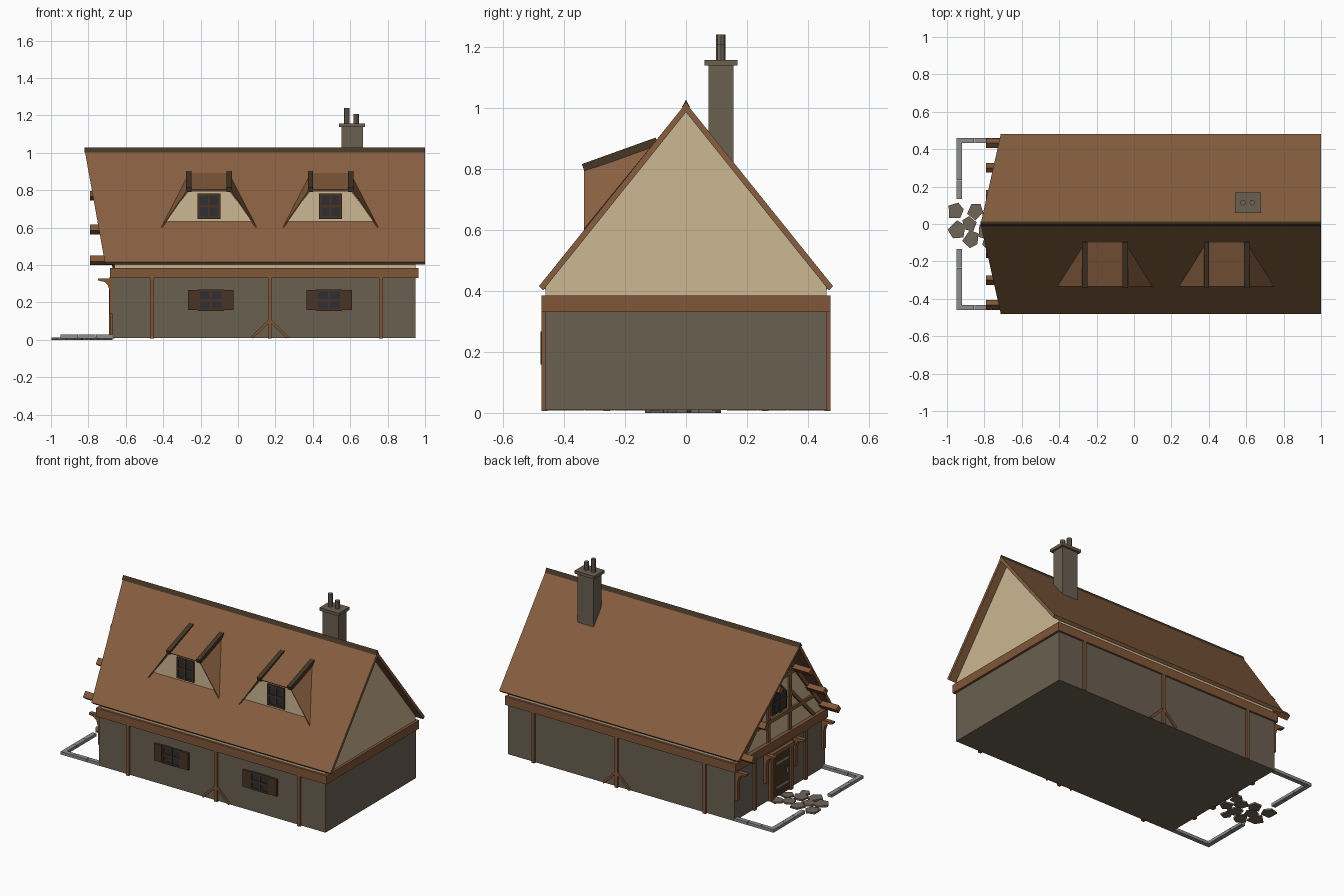
import bpy, math, random
from mathutils import Vector, Matrix

if "Cube" in bpy.data.objects:
    bpy.data.objects.remove(bpy.data.objects["Cube"])

random.seed(4)


def srgb(r, g, b):
    return tuple((c / 255 / 12.92) if c < 10 else ((c / 255 + 0.055) / 1.055) ** 2.4 for c in (r, g, b)) + (1,)


def material(name, *rgb):
    m = bpy.data.materials.new(name)
    m.diffuse_color = srgb(*rgb)
    m.use_nodes = True
    m.node_tree.nodes["Principled BSDF"].inputs["Base Color"].default_value = m.diffuse_color
    return m


STONE = material("wall stone", 107, 96, 81)
ROOF = material("roof tile brown", 135, 95, 64)
TIMBER = material("timber brown", 129, 86, 56)
PLASTER = material("cream plaster", 205, 183, 146)
DARK = material("dark wood", 72, 52, 35)
RIDGE = material("ridge dark", 70, 55, 38)
GLASS = material("window glass", 46, 47, 52)
CURB = material("curb grey", 142, 142, 143)
PAVE = material("paving stone", 112, 101, 88)


def mesh(name, mat, verts, faces):
    me = bpy.data.meshes.new(name)
    me.from_pydata([tuple(v) for v in verts], [], faces)
    me.materials.append(mat)
    ob = bpy.data.objects.new(name, me)
    bpy.context.collection.objects.link(ob)
    return ob


HEX = [(0, 3, 2, 1), (4, 5, 6, 7), (0, 1, 5, 4), (1, 2, 6, 5), (2, 3, 7, 6), (3, 0, 4, 7)]


def box(name, mat, x0, x1, y0, y1, z0, z1):
    return mesh(name, mat, [(x, y, z) for z in (z0, z1) for x, y in
                            ((x0, y0), (x1, y0), (x1, y1), (x0, y1))], HEX)


def beam(name, mat, p, q, w, d, side):
    """Square bar from p to q; w is its width along the side vector, d the other width."""
    p, q = Vector(p), Vector(q)
    s = Vector(side).normalized()
    u = (q - p).cross(s).normalized()
    return mesh(name, mat, [e + s * a * w / 2 + u * b * d / 2 for e in (p, q)
                            for a, b in ((-1, -1), (1, -1), (1, 1), (-1, 1))], HEX)


def prism(name, mat, loop_a, loop_b):
    """Solid between two matching outlines."""
    n = len(loop_a)
    faces = [tuple(range(n))[::-1], tuple(range(n, 2 * n))]
    faces += [(i, (i + 1) % n, n + (i + 1) % n, n + i) for i in range(n)]
    ob = mesh(name, mat, list(loop_a) + list(loop_b), faces)
    import bmesh
    bm = bmesh.new()
    bm.from_mesh(ob.data)
    bmesh.ops.recalc_face_normals(bm, faces=bm.faces)
    bm.to_mesh(ob.data)
    bm.free()
    return ob


# House body
box("stone_walls", STONE, -0.67, 0.95, -0.462, 0.462, 0.01, 0.335)
box("wall_plate", TIMBER, -0.685, 0.965, -0.474, 0.474, 0.33, 0.385)
gable = [(-0.46, 0.385), (0.46, 0.385), (0.46, 0.412), (0, 0.99), (-0.46, 0.412)]
prism("plaster_attic", PLASTER, [(-0.66, y, z) for y, z in gable], [(0.948, y, z) for y, z in gable])

# Roof slopes with the slanted left verge
for s, nm in ((-1, "front"), (1, "back")):
    prof = [(0, 1.015), (s * 0.482, 0.415), (s * 0.468, 0.402), (0, 0.985)]
    prism("roof_" + nm, ROOF,
          [(-0.82 + (1.015 - z) / 0.6 * 0.108, y, z) for y, z in prof],
          [(1.0, y, z) for y, z in prof])
cap = [(-0.014, 1.0), (0, 1.027), (0.014, 1.0), (0, 1.012)]
prism("ridge_cap", RIDGE, [(-0.822, y, z) for y, z in cap], [(1.0, y, z) for y, z in cap])


def window(name, c, y, z0, z1, hw):
    box(name + "_glass", GLASS, c - hw, c + hw, y - 0.006, y + 0.01, z0, z1)
    t = 0.006
    for x in (c - hw, c, c + hw):
        box(name + "_upright", DARK, x - t, x + t, y - 0.011, y, z0 - t, z1 + t)
    for k in range(3):
        z = z0 + (z1 - z0) * k / 2
        box(name + "_rail", DARK, c - hw, c + hw, y - 0.010, y, z - t, z + t)


# Dormers
for c in (-0.155, 0.495):
    v = []
    for s in (-1, 1):
        v += [(c + s * 0.115, -0.335, 0.803), (c + s * 0.105, -0.098, 0.893), (c + s * 0.255, -0.335, 0.602)]
    d = mesh("dormer_roof", ROOF, v, [(0, 3, 4, 1), (0, 1, 2), (3, 5, 4)])
    m = d.modifiers.new("thickness", "SOLIDIFY")
    m.thickness = 0.006
    m.offset = -1
    face = [(-0.235, 0.632), (0.235, 0.632), (0.11, 0.795), (-0.11, 0.795)]
    prism("dormer_front", PLASTER, [(c + x, -0.31, z) for x, z in face], [(c + x, -0.29, z) for x, z in face])
    window("dormer_window", c, -0.311, 0.652, 0.775, 0.055)
    for s in (-1, 1):
        beam("dormer_edge_beam", RIDGE, (c + s * 0.108, -0.337, 0.803), (c + s * 0.108, -0.095, 0.89),
             0.028, 0.026, (1, 0, 0))

# Ground floor windows with shutters
for c in (-0.145, 0.487):
    window("wall_window", c, -0.463, 0.16, 0.263, 0.064)
    for s in (-1, 1):
        x = c + s * 0.095
        box("shutter", DARK, x - 0.027, x + 0.027, -0.476, -0.46, 0.158, 0.267)

# Posts and foot braces on both long walls
for s in (-1, 1):
    y = s * 0.464
    for x in (-0.46, 0.17, 0.765):
        box("wall_post", TIMBER, x - 0.01, x + 0.01, y - 0.01, y + 0.01, 0.006, 0.335)
    for k in (-1, 1):
        beam("foot_brace", TIMBER, (0.17, y, 0.105), (0.17 + k * 0.095, y, 0.012), 0.016, 0.014, (0, 1, 0))

# Chimney
box("chimney_stack", STONE, 0.553, 0.667, 0.073, 0.155, 0.72, 1.14)
box("chimney_cap", STONE, 0.54, 0.68, 0.06, 0.168, 1.138, 1.157)
for x, top in ((0.582, 1.24), (0.632, 1.208)):
    ring = [(0.015 * math.cos(a * math.pi / 4), 0.015 * math.sin(a * math.pi / 4)) for a in range(8)]
    prism("chimney_pot", PAVE, [(x + a, 0.114 + b, 1.15) for a, b in ring], [(x + a, 0.114 + b, top) for a, b in ring])

# Entrance gable: posts, brackets, purlin ends and framing
for s in (-1, 1):
    box("gable_wall_post", TIMBER, -0.682, -0.66, s * 0.26 - 0.011, s * 0.26 + 0.011, 0.006, 0.335)
    box("door_post", TIMBER, -0.69, -0.66, s * 0.1 - 0.014, s * 0.1 + 0.014, 0.006, 0.3)
    for y in (s * 0.44, s * 0.15):
        box("bracket_post", TIMBER, -0.686, -0.66, y - 0.014, y + 0.014, 0.14, 0.335)
        arm = [(-0.68, 0.328), (-0.75, 0.328), (-0.748, 0.317), (-0.715, 0.31), (-0.697, 0.295), (-0.686, 0.26), (-0.68, 0.26)]
        prism("curved_bracket", TIMBER, [(x, y - 0.014, z) for x, z in arm], [(x, y + 0.014, z) for x, z in arm])
    for y in (0.155, 0.3, 0.432):
        z = 0.985 - y * 1.246 - 0.022
        beam("purlin_end", TIMBER, (-0.79, s * y, z), (-0.65, s * y, z), 0.04, 0.034, (0, s * 0.626, -0.78))
    beam("gable_rafter", TIMBER, (-0.664, s * 0.455, 0.40), (-0.664, 0, 0.968), 0.018, 0.026, (1, 0, 0))
    box("gable_stud", TIMBER, -0.672, -0.655, s * 0.11 - 0.012, s * 0.11 + 0.012, 0.38, 0.83)
    beam("gable_brace", TIMBER, (-0.664, s * 0.36, 0.385), (-0.664, s * 0.13, 0.62), 0.015, 0.022, (1, 0, 0))
box("gable_collar", TIMBER, -0.673, -0.655, -0.17, 0.17, 0.74, 0.765)
box("gable_sill", TIMBER, -0.673, -0.655, -0.36, 0.36, 0.50, 0.523)

# Gable window with pointed head
arch = [(-0.075, 0.54), (0.075, 0.54), (0.075, 0.65), (0, 0.725), (-0.075, 0.65)]
prism("gable_window_frame", DARK, [(-0.672, y, z) for y, z in arch], [(-0.655, y, z) for y, z in arch])
pane = [(y * 0.8, 0.62 + (z - 0.62) * 0.82) for y, z in arch]
prism("gable_window_glass", GLASS, [(-0.677, y, z) for y, z in pane], [(-0.665, y, z) for y, z in pane])
box("gable_window_bar", DARK, -0.681, -0.67, -0.006, 0.006, 0.54, 0.71)
box("gable_window_rail", DARK, -0.681, -0.67, -0.065, 0.065, 0.612, 0.624)

# Door with metal straps
box("door", DARK, -0.68, -0.66, -0.086, 0.086, 0.01, 0.285)
box("door_lintel", TIMBER, -0.692, -0.66, -0.125, 0.125, 0.285, 0.31)
for z in (0.07, 0.225):
    box("door_strap", CURB, -0.684, -0.675, -0.075, 0.05, z - 0.006, z + 0.006)
box("door_handle", CURB, -0.69, -0.675, -0.07, -0.06, 0.13, 0.16)

# Yard curb in short segments
for s in (-1, 1):
    for k in range(3):
        y0 = 0.135 + k * 0.1
        a, b = sorted((s * y0, s * (y0 + 0.098)))
        box("curb_front", CURB, -0.948, -0.92, a, b, 0.008, 0.027)
    for k in range(3):
        x0 = -0.948 + k * 0.094
        box("curb_side", CURB, x0, x0 + 0.092, s * 0.446 - 0.014, s * 0.446 + 0.014, 0.008, 0.027)

# Irregular paving slabs leading to the door
slabs = [(-0.955, 0.07, 0.045), (-0.95, -0.03, 0.05), (-0.87, -0.08, 0.05), (-0.88, 0.0, 0.042), (-0.85, 0.065, 0.046),
         (-0.79, -0.04, 0.046), (-0.77, 0.04, 0.045), (-0.71, -0.02, 0.042), (-0.71, 0.075, 0.04), (-0.78, -0.1, 0.036)]
for x, y, r in slabs:
    t = random.uniform(0, 6)
    out = [(x + r * math.cos(t + i * 1.257 + random.uniform(-0.25, 0.25)),
            y + r * math.sin(t + i * 1.257 + random.uniform(-0.25, 0.25))) for i in range(5)]
    out = [(max(a, -1.0), b) for a, b in out]
    prism("paving_slab", PAVE, [(a, b, 0) for a, b in out], [(a, b, 0.011) for a, b in out])
